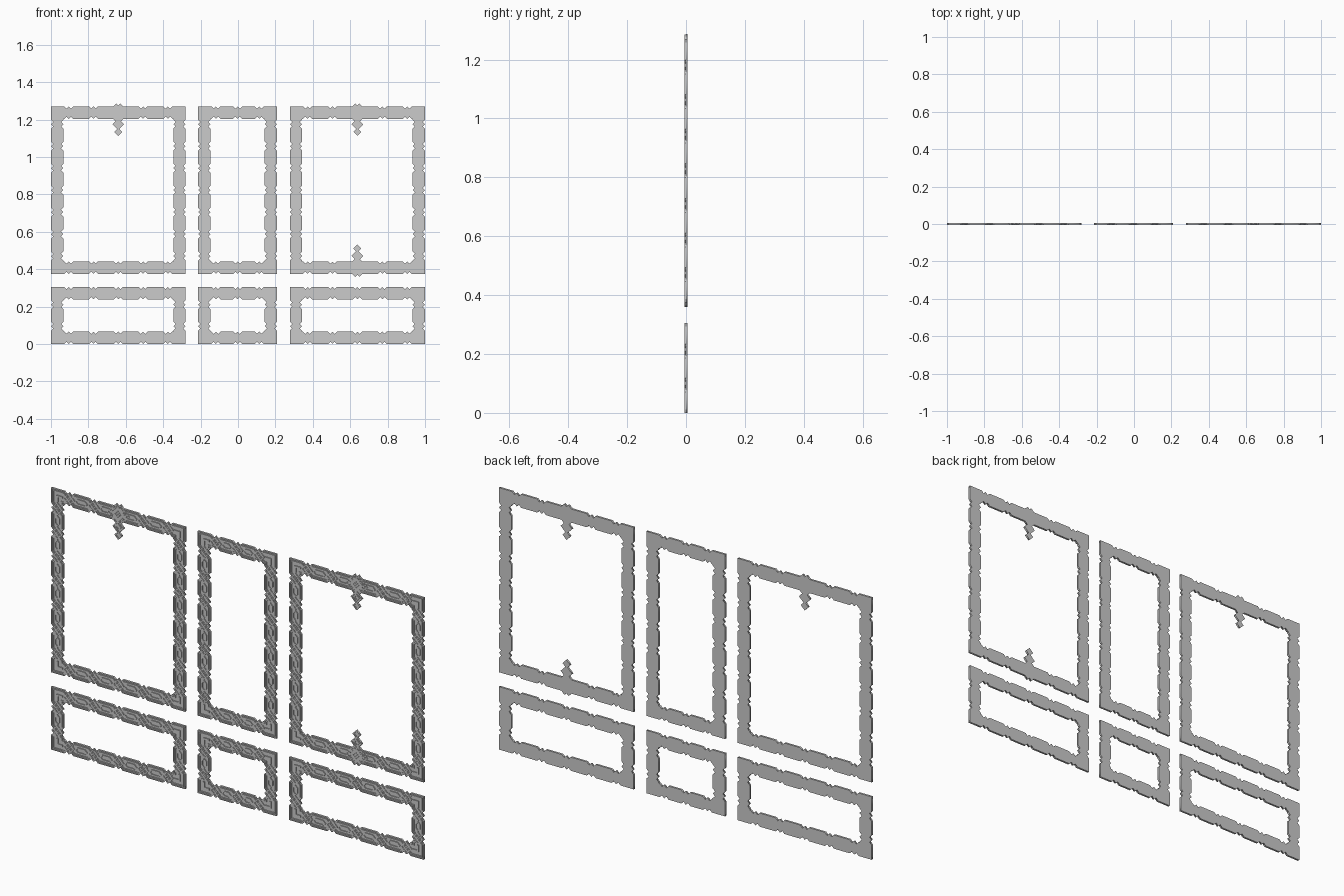
import bpy, bmesh, math
from mathutils import Vector, Matrix

if "Cube" in bpy.data.objects:
    bpy.data.objects.remove(bpy.data.objects["Cube"])

W = 0.066        # width of the ornamental band
IN = 0.095       # first crossing, measured from the corner
C = 0.0265       # strand offset from the band's centre line
BACK, MID, FRONT = 0.005, -0.0005, -0.005


def plate(bm, loops):
    """Flat backing plate from closed outlines; nested outlines become holes."""
    cu = bpy.data.curves.new("tmp", 'CURVE')
    cu.dimensions = '2D'
    cu.fill_mode = 'BOTH'
    cu.extrude = (BACK - MID) / 2
    for lp in loops:
        sp = cu.splines.new('POLY')
        sp.points.add(len(lp) - 1)
        for p, q in zip(sp.points, lp):
            p.co = (q[0], q[1], 0, 1)
        sp.use_cyclic_u = True
    ob = bpy.data.objects.new("tmp", cu)
    bpy.context.collection.objects.link(ob)
    bpy.context.view_layer.update()
    me = bpy.data.meshes.new_from_object(
        ob.evaluated_get(bpy.context.evaluated_depsgraph_get()))
    me.transform(Matrix.Translation((0, (BACK + MID) / 2, 0))
                 @ Matrix.Rotation(math.pi / 2, 4, 'X'))
    bm.from_mesh(me)
    bpy.data.objects.remove(ob)
    bpy.data.curves.remove(cu)
    bpy.data.meshes.remove(me)


def ridge(bm, pts, width=0.005, offset=0.0, closed=True):
    """Raised square-edged strip along a polyline, with mitred corners."""
    pts = [Vector(p) for p in pts]
    n = len(pts)
    rings = []
    for i, p in enumerate(pts):
        a = pts[i - 1] if closed or i else p
        b = pts[(i + 1) % n] if closed or i < n - 1 else p
        d1 = (p - a).normalized() if a != p else (b - p).normalized()
        d2 = (b - p).normalized() if b != p else d1
        n1, n2 = Vector((-d1.y, d1.x)), Vector((-d2.y, d2.x))
        m = (n1 + n2) / (1 + n1.dot(n2))
        lo, hi = p + m * (offset - width / 2), p + m * (offset + width / 2)
        rings.append([bm.verts.new((q.x, y, q.y)) for q, y in
                      ((lo, 0), (lo, FRONT), (hi, FRONT), (hi, 0))])
    for i in range(n if closed else n - 1):
        r, s = rings[i], rings[(i + 1) % n]
        for k in range(4):
            j = (k + 1) % 4
            bm.faces.new((r[k], r[j], s[j], s[k]))
    if not closed:
        bm.faces.new(rings[0])
        bm.faces.new(rings[-1][::-1])


def diamond(cx, cz, r):
    return [(cx - r, cz), (cx, cz - r), (cx + r, cz), (cx, cz + r)]


def make(name, bm):
    bmesh.ops.recalc_face_normals(bm, faces=bm.faces[:])
    me = bpy.data.meshes.new(name)
    bm.to_mesh(me)
    bm.free()
    bpy.context.collection.objects.link(bpy.data.objects.new(name, me))


def frame(name, x0, x1, z0, z1, nx, nz):
    """Interlaced frame; nx, nz = number of cells between crossings per side."""
    bm = bmesh.new()
    outer, inner = [], []
    strands = [[], []]
    state = [0, 1]                       # 0 = on outer track, 1 = on inner track
    lx, lz = x1 - x0, z1 - z0
    sides = [((x0, z0), (1, 0), lx, nx), ((x1, z0), (0, 1), lz, nz),
             ((x1, z1), (-1, 0), lx, nx), ((x0, z1), (0, -1), lz, nz)]
    for o, d, length, n in sides:
        def P(u, v):                     # u along the side, v inward
            return (o[0] + d[0] * u - d[1] * v, o[1] + d[1] * u + d[0] * v)
        step = (length - 2 * IN) / n
        cross = [IN + i * step for i in range(n + 1)]
        track = (W / 2 - C, W / 2 + C)
        outer.append(P(0, 0))
        inner.append(P(W, W))
        for k in (0, 1):
            t = track[state[k]]
            strands[k].append(P(t, t))
        for s in cross:
            # notched edge with a small point at every crossing
            for du, dv in ((-.024, 0), (-.012, .012), (0, 0), (.012, .012), (.024, 0)):
                outer.append(P(s + du, dv))
                inner.append(P(s + du, W - dv))
            for k in (0, 1):
                strands[k].append(P(s - C, track[state[k]]))
                state[k] = 1 - state[k]
                strands[k].append(P(s + C, track[state[k]]))
            ridge(bm, [P(s + a, W / 2 + b) for a, b in diamond(0, 0, .027)], .006)
        # long hexagon inside each cell
        for a, b in zip(cross, cross[1:]):
            h = .011
            ridge(bm, [P(u, W / 2 + v) for u, v in
                       ((a + .036, 0), (a + .036 + h, -h), (b - .036 - h, -h),
                        (b - .036, 0), (b - .036 - h, h), (a + .036 + h, h))])
        # corner bracket
        m = W / 2
        ridge(bm, [P(.062, m), P(m, m), P(m, .062)], .008, closed=False)
    plate(bm, [outer, inner])
    for st in strands:
        for off in (-.004, .004):
            ridge(bm, st, .005, off)
    make(name, bm)


def finial(name, x, z, s):
    """Stacked diamond ornament on a frame rail; s = direction it points."""
    bm = bmesh.new()
    for cx, dz, r in ((-.011, 0, .049), (.011, 0, .049), (0, .063, .031), (0, .103, .021)):
        c = (x + cx, z + s * dz)
        plate(bm, [diamond(*c, r)])
        k = r - .0045
        while k > .006:
            ridge(bm, diamond(*c, k), .0055)
            k -= .013
    make(name, bm)


# three tall upper frames and three low lower frames
for pos, a, b, n in (("left", -1, -.28, 4), ("middle", -.213, .209, 2), ("right", .277, 1, 4)):
    frame("upper_frame_" + pos, a, b, .375, 1.27, n, 6)
    frame("lower_frame_" + pos, a, b, 0, .305, n, 1)

# finials on the rails
finial("top_finial_left", -.64, 1.237, -1)
finial("top_finial_right", .638, 1.237, -1)
finial("bottom_finial_right", .638, .408, 1)
